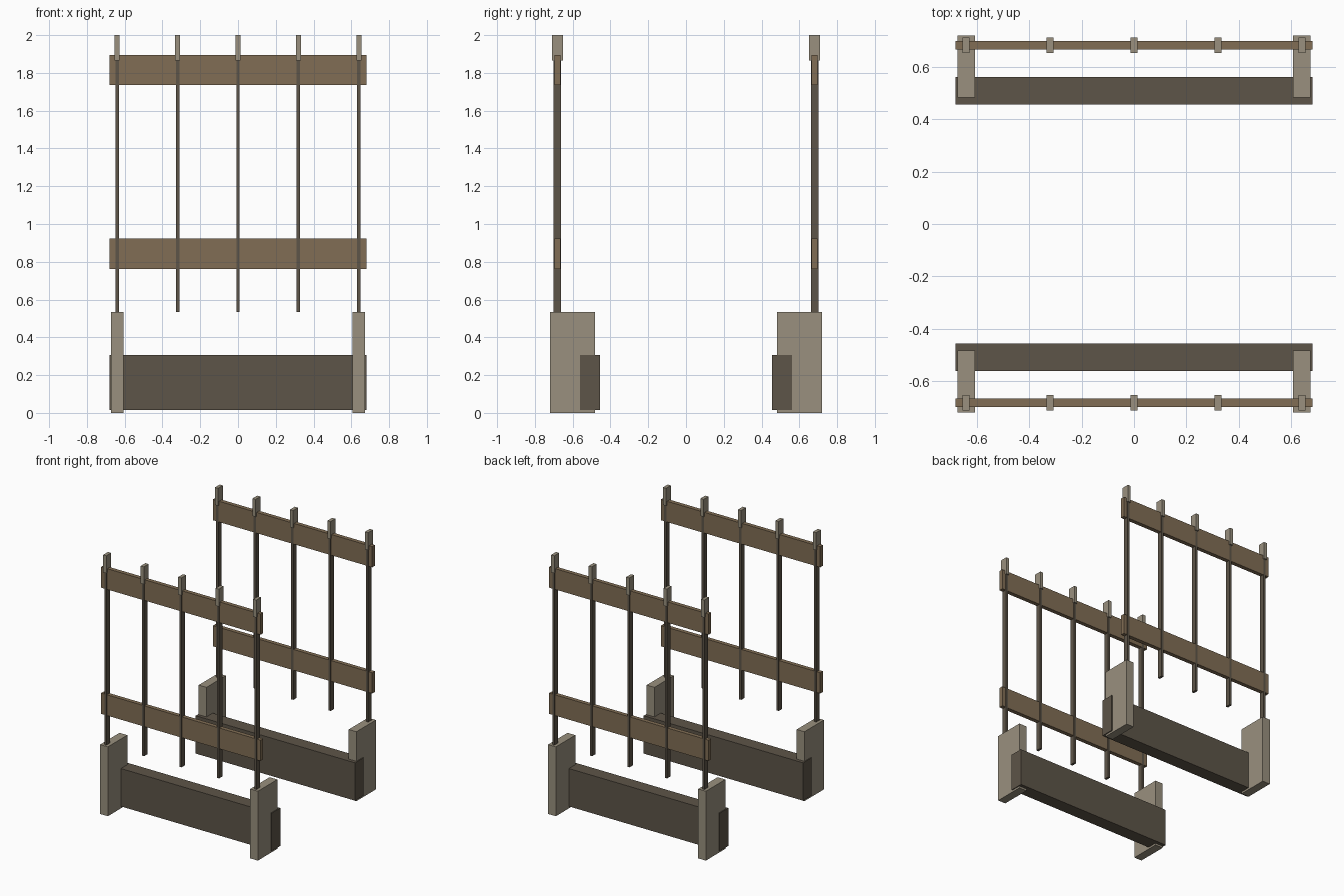
import bpy

default = bpy.data.objects.get("Cube")
if default:
    bpy.data.objects.remove(default, do_unlink=True)


def material(name, colour):
    m = bpy.data.materials.new(name)
    m.use_nodes = True
    m.diffuse_color = colour
    m.node_tree.nodes["Principled BSDF"].inputs["Base Color"].default_value = colour
    return m


stone = material("pale stone", (0.32, 0.28, 0.21, 1))
dark_wood = material("dark wood", (0.11, 0.09, 0.065, 1))
brown_wood = material("brown wood", (0.22, 0.155, 0.09, 1))


def box(name, x, y, z, mat):
    """Box from (low, high) ranges on each axis."""
    ranges = (x, y, z)
    bpy.ops.mesh.primitive_cube_add(size=1, location=[sum(r) / 2 for r in ranges])
    ob = bpy.context.object
    ob.name = name
    ob.scale = [abs(r[1] - r[0]) for r in ranges]
    bpy.ops.object.transform_apply(location=False, rotation=False, scale=True)
    ob.data.materials.append(mat)


def around(centre, half):
    return (centre - half, centre + half)


WIDTH = around(0, 0.68)
POST_SPACING = 0.32
FENCE_Y = 0.681

# Two matching fences facing each other
for side, s in (("front", -1), ("back", 1)):
    fence_y = s * FENCE_Y

    # Long ground beam on the inner side
    box(side + "_ground_beam", WIDTH, (s * 0.456, s * 0.56), (0.015, 0.307), dark_wood)

    # Stone end blocks
    for end, e in (("right", -1), ("left", 1)):
        box(f"{side}_{end}_end_block", around(e * 0.64, 0.033),
            (s * 0.482, s * 0.719), (0, 0.535), stone)

    # Horizontal rails
    for level, z in (("lower", 0.842), ("upper", 1.815)):
        box(f"{side}_{level}_rail", WIDTH, around(fence_y, 0.016),
            around(z, 0.08), brown_wood)

    # Thin posts with pale caps
    for i in range(5):
        x = (i - 2) * POST_SPACING
        box(f"{side}_post_{i + 1}", around(x, 0.009), around(fence_y, 0.0205),
            (0.535, 1.87), dark_wood)
        box(f"{side}_post_cap_{i + 1}", around(x, 0.0135), around(fence_y, 0.029),
            (1.865, 2), stone)
